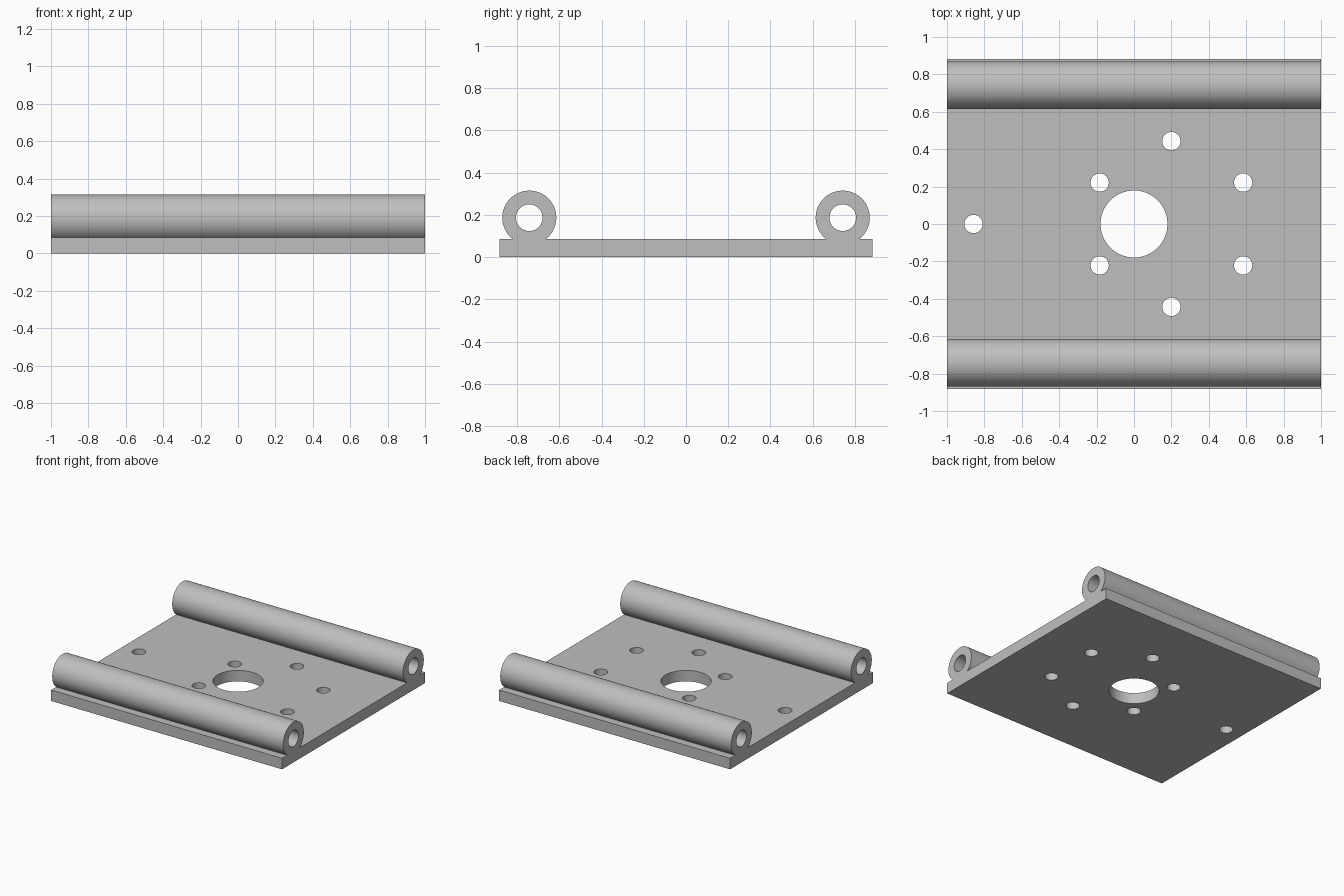
import bpy
import math

if "Cube" in bpy.data.objects:
    bpy.data.objects.remove(bpy.data.objects["Cube"])

PLATE_Y, PLATE_H = 0.883, 0.086      # half depth and thickness of the plate
TUBE_Y, TUBE_Z = 0.742, 0.187        # tube axis position
TUBE_R, BORE_R = 0.128, 0.063

grey = bpy.data.materials.new("plain_grey")
grey.diffuse_color = (0.52, 0.52, 0.52, 1)
grey.use_nodes = True
grey.node_tree.nodes["Principled BSDF"].inputs["Base Color"].default_value = grey.diffuse_color


def cylinder(name, radius, length, location, along_x=False, sides=64):
    rotation = (0, math.pi / 2, 0) if along_x else (0, 0, 0)
    bpy.ops.mesh.primitive_cylinder_add(vertices=sides, radius=radius, depth=length,
                                        location=location, rotation=rotation)
    obj = bpy.context.object
    obj.name = name
    obj.data.materials.append(grey)
    return obj


def combine(target, other, operation):
    mod = target.modifiers.new(operation.lower(), 'BOOLEAN')
    mod.operation = operation
    mod.solver = 'EXACT'
    mod.object = other
    bpy.context.view_layer.objects.active = target
    bpy.ops.object.modifier_apply(modifier=mod.name)
    bpy.data.objects.remove(other, do_unlink=True)


# Flat base plate
bpy.ops.mesh.primitive_cube_add(size=1, location=(0, 0, PLATE_H / 2))
plate = bpy.context.object
plate.name = "hinge_plate"
plate.scale = (2, 2 * PLATE_Y, PLATE_H)
bpy.ops.object.transform_apply(location=True, rotation=True, scale=True)
plate.data.materials.append(grey)

# Tubes along both long edges, merged into the plate and bored through
for side in (-1, 1):
    axis = (0, side * TUBE_Y, TUBE_Z)
    combine(plate, cylinder("tube", TUBE_R, 2, axis, True, 96), 'UNION')
    combine(plate, cylinder("bore_cutter", BORE_R, 2.4, axis, True), 'DIFFERENCE')

# Large centre hole, ring of six bolt holes and one locating hole
holes = [(0, 0, 0.179), (-0.858, 0, 0.049)]
for i in range(6):
    a = math.radians(30 + 60 * i)
    holes.append((0.2 + 0.443 * math.cos(a), 0.443 * math.sin(a), 0.049))
for x, y, r in holes:
    combine(plate, cylinder("hole_cutter", r, 0.4, (x, y, PLATE_H / 2)), 'DIFFERENCE')

# Smooth round surfaces, crisp edges
bpy.ops.object.select_all(action='DESELECT')
plate.select_set(True)
bpy.context.view_layer.objects.active = plate
bpy.ops.object.shade_smooth_by_angle(angle=math.radians(30))
